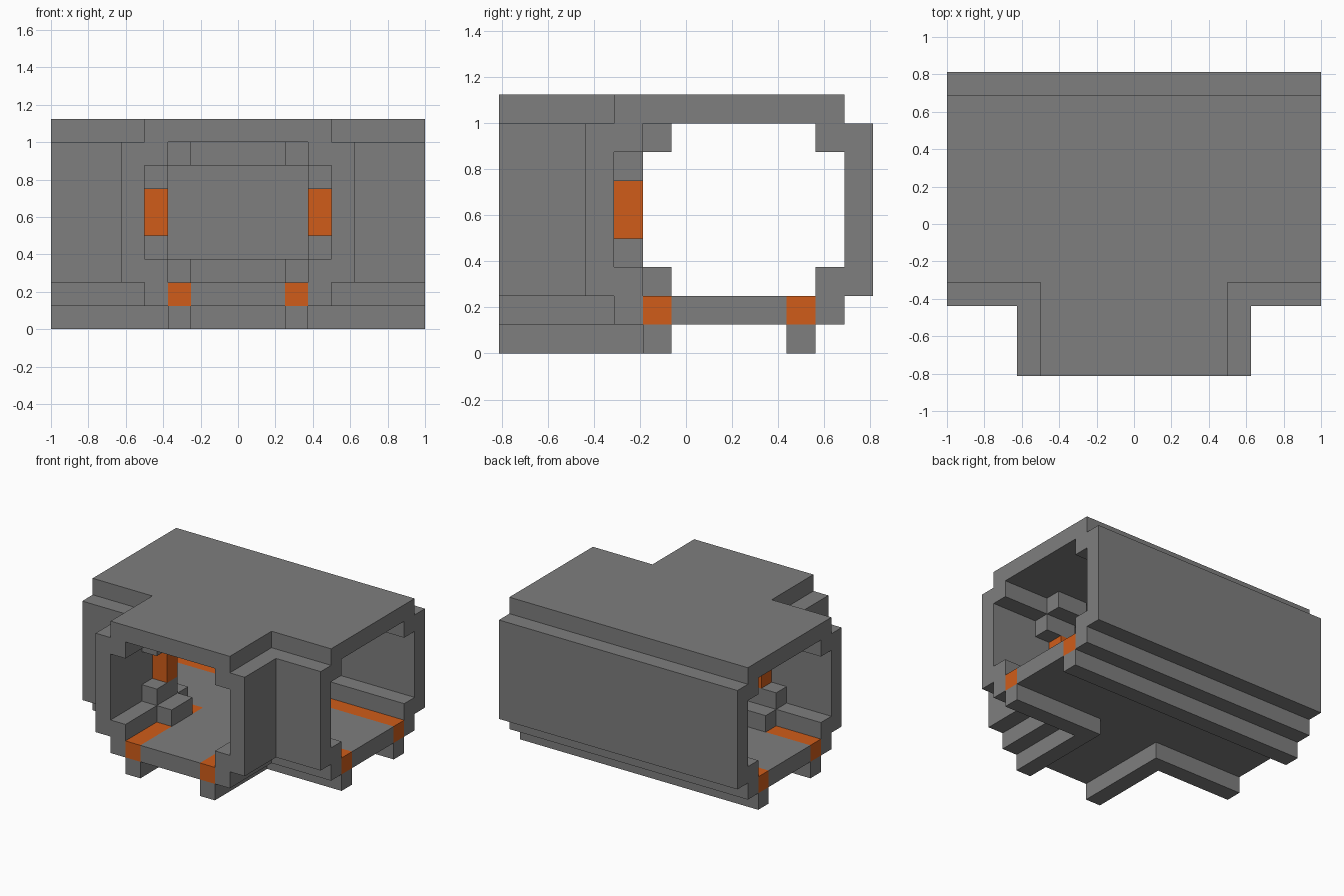
import bpy
import bmesh

U = 0.125                    # one block
FRONT, BACK, END = -6.5, 5.5, 8

cube = bpy.data.objects.get("Cube")
if cube:
    bpy.data.objects.remove(cube, do_unlink=True)


def material(name, rgb):
    m = bpy.data.materials.new(name)
    m.use_nodes = True
    m.diffuse_color = (*rgb, 1)
    m.node_tree.nodes["Principled BSDF"].inputs["Base Color"].default_value = (*rgb, 1)
    return m


GREY = material("grey", (0.21, 0.21, 0.21))
ORANGE = material("orange", (0.63, 0.108, 0.01))


def prism(name, outline, z0, z1, mat=GREY, mirror=False):
    """Extrude a plan outline between two heights, all in blocks."""
    bm = bmesh.new()
    face = bm.faces.new([bm.verts.new((x * U, y * U, z0 * U)) for x, y in outline])
    top = bmesh.ops.extrude_face_region(bm, geom=[face])["geom"]
    bmesh.ops.translate(bm, vec=(0, 0, (z1 - z0) * U),
                        verts=[v for v in top if isinstance(v, bmesh.types.BMVert)])
    bmesh.ops.recalc_face_normals(bm, faces=bm.faces)
    me = bpy.data.meshes.new(name)
    bm.to_mesh(me)
    bm.free()
    me.materials.append(mat)
    ob = bpy.data.objects.new(name, me)
    bpy.context.collection.objects.link(ob)
    if mirror:
        ob.modifiers.new("Mirror", "MIRROR").use_mirror_merge = False
    return ob


def rect(x0, x1, y0, y1):
    return [(x0, y0), (x1, y0), (x1, y1), (x0, y1)]


def bend(k):
    """Band one block wide, from the front mouth round the corner to the side mouth."""
    y = 0.5 - k
    return [(k, FRONT), (k + 1, FRONT), (k + 1, y), (END, y), (END, y + 1), (k, y + 1)]


def tee(k, back):
    """T-shaped plan whose stem is k blocks to each side of the middle."""
    y = 1.5 - k
    half = [(k, FRONT), (k, y), (END, y), (END, back)]
    return half + [(-x, y) for x, y in reversed(half)]


def lane(y):
    return rect(-END, END, y, y + 1)


# Roof and floor
prism("roof", tee(4, BACK), 8, 9)
prism("floor", tee(2, BACK - 2), 1, 2)
prism("floor_edge_front", bend(3), 1, 2, mirror=True)
prism("floor_edge_back", lane(BACK - 1), 1, 2)

# Orange floor stripes with the skids below them
prism("stripe_front", bend(2), 1, 2, ORANGE, True)
prism("stripe_back", lane(BACK - 2), 1, 2, ORANGE)
prism("skid_front", bend(2), 0, 1, mirror=True)
prism("skid_back", lane(BACK - 2), 0, 1)

# Walls
prism("wall_front", bend(4), 2, 8, mirror=True)
prism("wall_back", lane(BACK), 2, 8)

# Corner trims at floor and ceiling, with stubs and collars around the pillars
for level, z, collar_z in (("lower", 2, 3), ("upper", 7, 6)):
    prism(level + "_trim_front", bend(3), z, z + 1, mirror=True)
    prism(level + "_trim_back", lane(BACK - 1), z, z + 1)
    prism(level + "_stub_inner", rect(2, 3, -3.5, -1.5), z, z + 1, mirror=True)
    prism(level + "_stub_rear", rect(3, 5, -1.5, -0.5), z, z + 1, mirror=True)
    # The pillar foot or head, one block longer along each wall
    collar = [(3, -3.5), (4, -3.5), (4, -2.5), (5, -2.5), (5, -1.5), (3, -1.5)]
    prism(level + "_pillar_collar", collar, collar_z, collar_z + 1, mirror=True)

# Lit middle of the pillars at the inner corners
prism("pillar_lamp", rect(3, 4, -2.5, -1.5), 4, 6, ORANGE, True)
